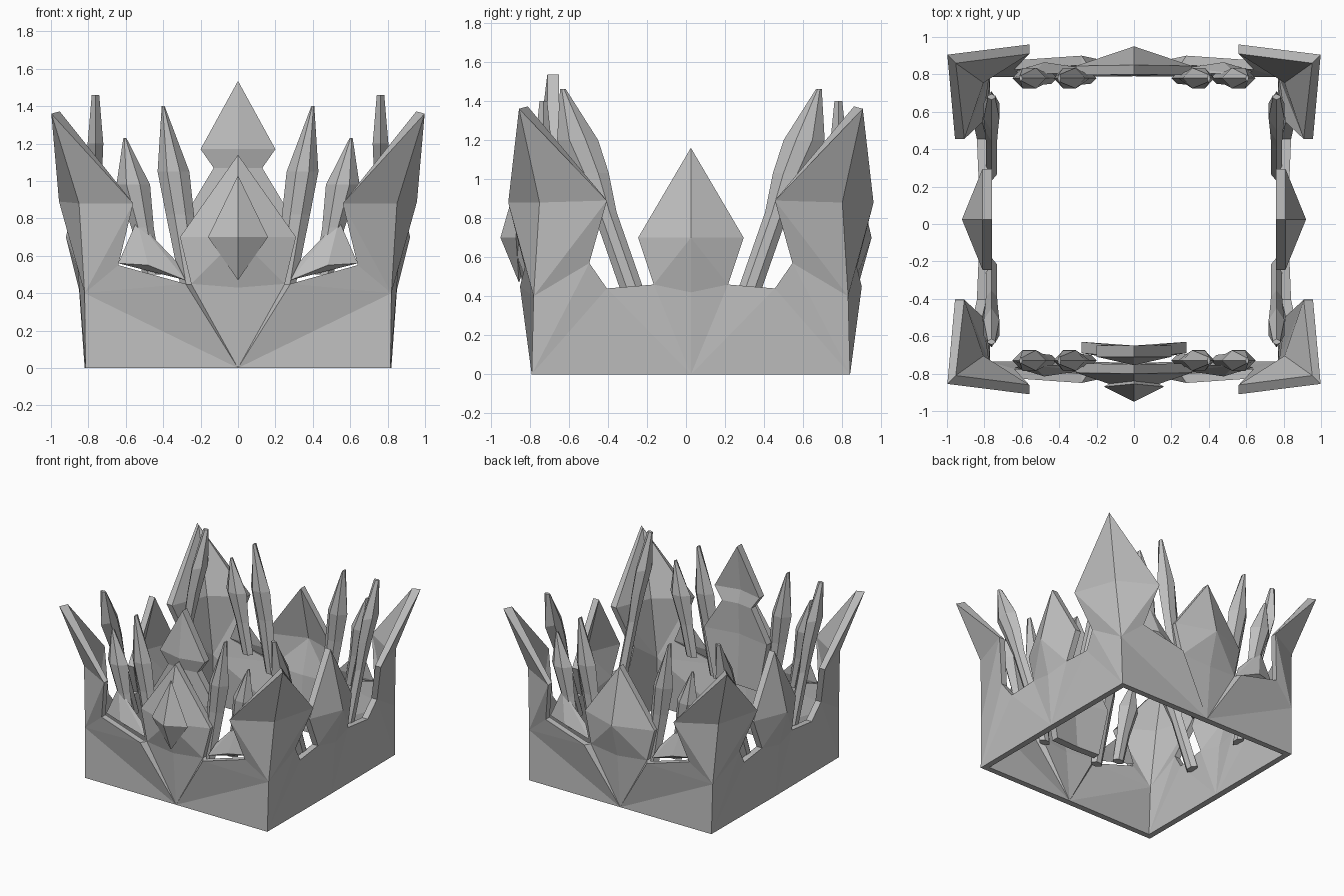
import bpy, bmesh
from mathutils import Vector, Matrix

cube = bpy.data.objects.get("Cube")
if cube:
    bpy.data.objects.remove(cube, do_unlink=True)

CY = 0.025  # depth centre of the crown
stone = bpy.data.materials.new("grey stone")
stone.use_nodes = True
GREY = (0.52, 0.52, 0.52, 1)
stone.diffuse_color = GREY
stone.node_tree.nodes["Principled BSDF"].inputs["Base Color"].default_value = GREY


def finish(name, bm):
    bmesh.ops.remove_doubles(bm, verts=bm.verts, dist=0.0005)
    bmesh.ops.recalc_face_normals(bm, faces=bm.faces)
    mesh = bpy.data.meshes.new(name)
    bm.to_mesh(mesh)
    bm.free()
    mesh.materials.append(stone)
    obj = bpy.data.objects.new(name, mesh)
    obj.location.y = CY
    bpy.context.collection.objects.link(obj)
    return obj


def reflect(bm, axis):
    """Copy the whole mesh across x = 0 or y = 0."""
    copy = bmesh.ops.duplicate(bm, geom=bm.verts[:] + bm.edges[:] + bm.faces[:])
    verts = [g for g in copy["geom"] if isinstance(g, bmesh.types.BMVert)]
    scale = Vector((1, 1, 1))
    scale[axis] = -1
    bmesh.ops.scale(bm, vec=scale, verts=verts)


def shell(points, faces, shift):
    """Outer faces, a shifted inner copy, and a rim except on mirror planes."""
    bm = bmesh.new()
    outer = {k: bm.verts.new(p) for k, p in points.items()}
    inner = {k: bm.verts.new(Vector(p) + Vector(shift(k))) for k, p in points.items()}
    count = {}
    for f in faces:
        keys = f.split()
        bm.faces.new([outer[k] for k in keys])
        bm.faces.new([inner[k] for k in reversed(keys)])
        for a, b in zip(keys, keys[1:] + keys[:1]):
            count.setdefault(frozenset((a, b)), []).append((a, b))
    for uses in count.values():
        a, b = uses[0]
        seam = any(abs(points[a][i]) + abs(points[b][i]) < 1e-6 for i in (0, 1))
        if len(uses) == 1 and not seam:
            bm.faces.new([outer[b], outer[a], inner[a], inner[b]])
    return bm


# Crown wall: one quarter (c corner, f front, s side), reflected twice
P = {
    "c0": (.815, .815, 0), "c1": (.82, .805, .4), "c2": (.85, .775, .88),
    "ct": (.998, .88, 1.36),
    "f0": (0, .815, 0), "ff": (.28, .875, .45), "fn": (.64, .85, .55),
    "fw": (.56, .935, .88), "fb": (0, .85, .43), "fl": (.25, .83, .45),
    "fs": (.31, .82, .7), "fr": (0, .925, .7), "ft": (0, .825, 1.14),
    "s0": (.82, 0, 0), "sf": (.84, .43, .44), "sn": (.86, .52, .57),
    "sw": (.957, .43, .89), "sl": (.83, .19, .46), "sb": (.85, 0, .42),
    "ss": (.81, .27, .7), "sr": (.92, 0, .7), "st": (.81, 0, 1.16),
}
F = ["c0 c1 f0", "c1 ff f0", "c1 fn ff", "c1 fw fn", "c1 c2 fw", "c2 ct fw",
     "f0 ff fl", "f0 fl fb", "fl fr fb", "fl fs fr", "fs ft fr",
     "c1 c0 sn", "c0 sf sn", "c0 s0 sf", "s0 sl sf", "s0 sb sl",
     "c1 sn sw", "c2 c1 sw", "ct c2 sw",
     "sb sr sl", "sl sr ss", "ss sr st"]
SHIFT = {"c": (-.045, -.045, .012), "f": (0, -.05, 0), "s": (-.05, 0, 0)}


def wall_shift(key):
    x, y, z = SHIFT[key[0]]
    return (x, y, z if key == "ct" else 0)


bm = shell(P, F, wall_shift)
reflect(bm, 0)
reflect(bm, 1)
finish("crown_wall", bm)


# Crystals: six-sided shafts with a flattened, pointed head
def crystal(name, depth, rings, on_side=False):
    """rings: (along the wall, height, half width, half thickness)."""
    bm = bmesh.new()
    loops = []
    for u, z, w, t in rings:
        hexagon = [(1, 0), (.4, 1), (-.4, 1), (-1, 0), (-.4, -1), (.4, -1)]
        pts = [(u + a * w, depth + b * t, z) for a, b in hexagon]
        if on_side:
            pts = [(y, x, h) for x, y, h in pts]
        loops.append([bm.verts.new(p) for p in pts])
    for low, high in zip(loops, loops[1:]):
        for i in range(6):
            j = (i + 1) % 6
            bm.faces.new([low[i], low[j], high[j], high[i]])
    bm.faces.new(loops[0])
    bm.faces.new(loops[-1])
    reflect(bm, 0)
    reflect(bm, 1)
    finish(name, bm)


crystal("inner_crystals", .755, [(.25, .4, .05, .03), (.31, .82, .075, .035),
        (.345, 1.05, .085, .055), (.40, 1.40, .008, .02)])
crystal("outer_crystals", .755, [(.46, .5, .05, .03), (.51, .75, .06, .035),
        (.56, .98, .09, .055), (.605, 1.23, .008, .015)])
crystal("side_crystals", .762, [(.265, .33, .06, .03), (.44, .83, .06, .03),
        (.51, 1.03, .09, .035), (.58, 1.2, .105, .042),
        (.655, 1.46, .015, .02)], on_side=True)

# Small shards resting in the front and back notches
bm = bmesh.new()
for p in [(.54, .78, .79), (.64, .79, .56), (.48, .84, .55), (.28, .81, .47), (.33, .78, .57)]:
    bm.verts.new(p)
bmesh.ops.convex_hull(bm, input=bm.verts[:])
reflect(bm, 0)
reflect(bm, 1)
finish("notch_shards", bm)

# Tall ridged crest standing behind the front spike
C = {
    "top": (0, -.735, 1.535), "head": (.2, -.735, 1.17), "neck": (.13, -.73, 1.07),
    "hip": (.28, -.715, .82), "foot": (.2, -.725, .42), "mid": (0, -.735, .42),
    "r1": (0, -.78, 1.17), "r2": (0, -.75, 1.07), "r3": (0, -.765, .82),
}
bm = shell(C, ["top r1 head", "r1 r2 neck head", "r2 r3 hip neck", "r3 mid foot hip"],
           lambda k: (0, .06, 0))
reflect(bm, 0)
finish("front_crest", bm)

# Diamond gem on the front spike
bm = bmesh.new()
for p in [(0, -.88, 1.03), (.16, -.895, .7), (-.16, -.895, .7), (0, -.88, .47),
          (0, -.975, .7), (0, -.8, .7)]:
    bm.verts.new(p)
bmesh.ops.convex_hull(bm, input=bm.verts[:])
finish("front_gem", bm)
